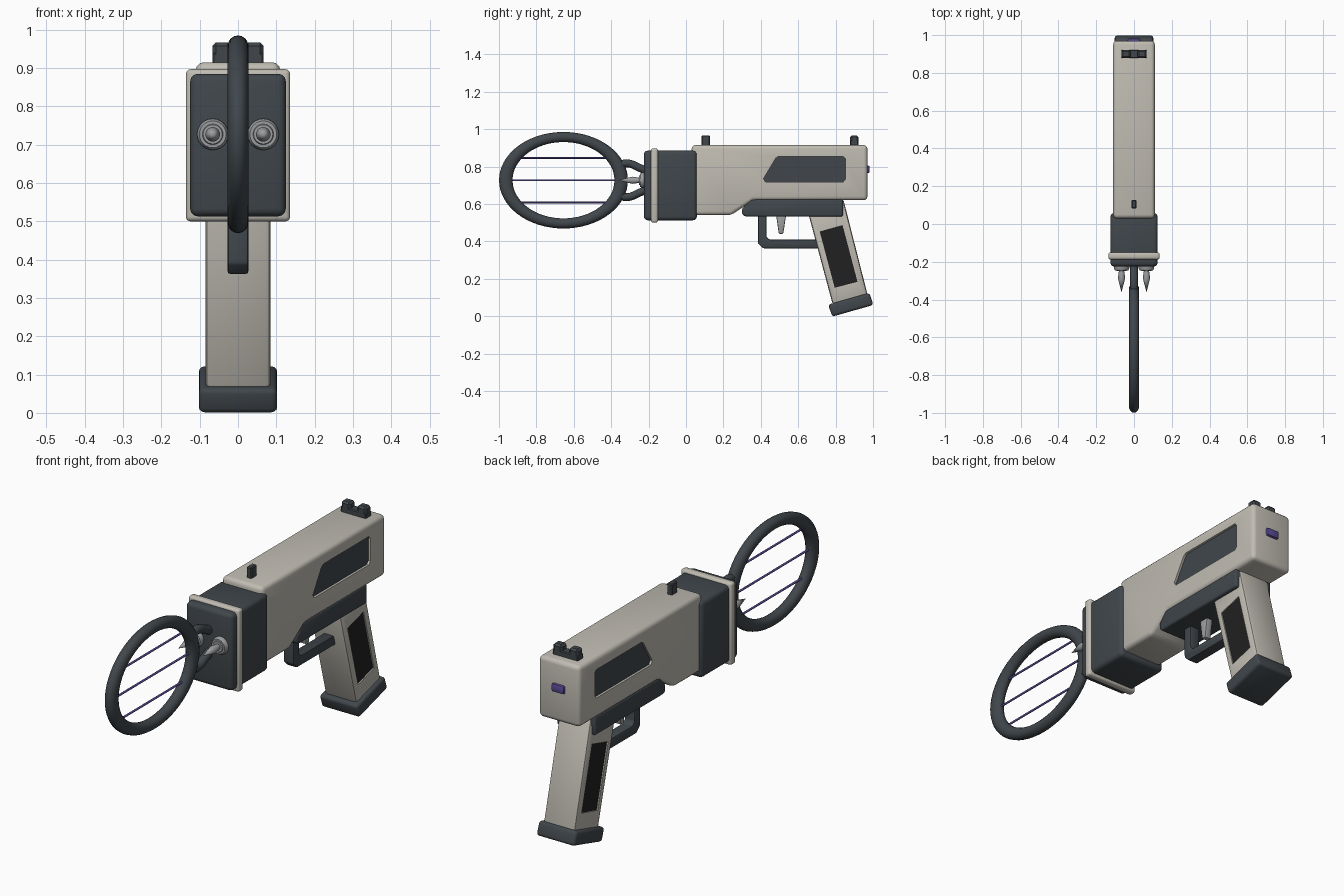
import bpy, bmesh, math
from mathutils import Vector

cube = bpy.data.objects.get("Cube")
if cube:
    bpy.data.objects.remove(cube, do_unlink=True)


def material(name, rgb):
    m = bpy.data.materials.new(name)
    m.use_nodes = True
    m.diffuse_color = (*rgb, 1)
    m.node_tree.nodes["Principled BSDF"].inputs["Base Color"].default_value = (*rgb, 1)
    return m


SHELL = material("warm light grey", (0.53, 0.505, 0.45))
DARK = material("slate grey", (0.052, 0.062, 0.071))
BLACK = material("grip black", (0.015, 0.015, 0.015))
METAL = material("metal grey", (0.33, 0.34, 0.35))
PURPLE = material("purple", (0.10, 0.07, 0.30))


def select(obj):
    bpy.ops.object.select_all(action="DESELECT")
    obj.select_set(True)
    bpy.context.view_layer.objects.active = obj


def finish(obj, bevel=0, segments=3):
    select(obj)
    if bevel:
        mod = obj.modifiers.new("Bevel", "BEVEL")
        mod.width, mod.segments = bevel, segments
        mod.limit_method = "ANGLE"
        bpy.ops.object.modifier_apply(modifier=mod.name)
    bpy.ops.object.shade_smooth_by_angle(angle=math.radians(35))
    return obj


def from_bmesh(name, bm, mat):
    bmesh.ops.recalc_face_normals(bm, faces=bm.faces)
    mesh = bpy.data.meshes.new(name)
    bm.to_mesh(mesh)
    bm.free()
    mesh.materials.append(mat)
    obj = bpy.data.objects.new(name, mesh)
    bpy.context.collection.objects.link(obj)
    return obj


def slab(name, profile, x0, x1, mat, bevel=0, segments=3):
    """Extrude a (y, z) side profile from x0 to x1."""
    bm = bmesh.new()
    face = bm.faces.new([bm.verts.new((x0, y, z)) for y, z in profile])
    new = bmesh.ops.extrude_face_region(bm, geom=[face])["geom"]
    bmesh.ops.translate(bm, vec=(x1 - x0, 0, 0),
                        verts=[v for v in new if isinstance(v, bmesh.types.BMVert)])
    return finish(from_bmesh(name, bm, mat), bevel, segments)


def box(name, x, y, z, mat, bevel=0, segments=3):
    profile = [(y[0], z[0]), (y[1], z[0]), (y[1], z[1]), (y[0], z[1])]
    return slab(name, profile, x[0], x[1], mat, bevel, segments)


def recess(target, name, profile, half, depth, mat):
    """Cut a pocket in both flanks and lay a coloured panel on its floor."""
    for side, sign in (("left", 1), ("right", -1)):
        cutter = slab("pocket_cutter", profile, sign * (half - depth), sign * (half + 0.05), target.data.materials[0])
        cutter.hide_render = True
        mod = target.modifiers.new("Pocket", "BOOLEAN")
        mod.operation, mod.object, mod.solver = "DIFFERENCE", cutter, "EXACT"
        select(target)
        bpy.ops.object.modifier_apply(modifier=mod.name)
        bpy.data.objects.remove(cutter, do_unlink=True)
        slab(f"{name}_{side}", profile, sign * (half - depth - 0.004), sign * (half - depth + 0.003), mat)
    finish(target)


def tube(name, points, radius, mat):
    """Round tube following a smooth path."""
    curve = bpy.data.curves.new(name, "CURVE")
    curve.dimensions = "3D"
    curve.bevel_depth, curve.bevel_resolution, curve.use_fill_caps = radius, 4, True
    spline = curve.splines.new("BEZIER")
    spline.bezier_points.add(len(points) - 1)
    for p, co in zip(spline.bezier_points, points):
        p.co = co
        p.handle_left_type = p.handle_right_type = "AUTO"
    curve.materials.append(mat)
    obj = bpy.data.objects.new(name, curve)
    bpy.context.collection.objects.link(obj)
    select(obj)
    bpy.ops.object.convert(target="MESH")
    return finish(bpy.context.object)


def lathe(name, profile, centre, mat):
    """Revolve (radius, y) points about the y direction."""
    bm = bmesh.new()
    verts = [bm.verts.new((r, y, 0)) for r, y in profile]
    edges = [bm.edges.new(pair) for pair in zip(verts, verts[1:])]
    bmesh.ops.spin(bm, geom=verts + edges, cent=(0, 0, 0), axis=(0, 1, 0),
                   angle=math.tau, steps=24)
    bmesh.ops.remove_doubles(bm, verts=bm.verts, dist=0.0001)
    bmesh.ops.translate(bm, vec=centre, verts=bm.verts)
    return finish(from_bmesh(name, bm, mat))


# Main body with recessed side windows
body = slab("body", [(0.03, 0.54), (0.24, 0.54), (0.36, 0.62), (0.97, 0.62),
                     (0.97, 0.915), (0.03, 0.915)], -0.11, 0.11, SHELL, 0.02)
recess(body, "side_window", [(0.414, 0.735), (0.425, 0.718), (0.84, 0.718), (0.853, 0.732),
                             (0.853, 0.842), (0.84, 0.855), (0.495, 0.855), (0.48, 0.845)],
       0.11, 0.014, DARK)

# Front housing and its raised band
box("front_housing", (-0.125, 0.125), (-0.225, 0.058), (0.513, 0.885), DARK, 0.02)
box("housing_band", (-0.136, 0.136), (-0.188, -0.15), (0.5, 0.897), SHELL, 0.012)

# Loop with three strings
MID = 0.727
bpy.ops.mesh.primitive_torus_add(major_radius=0.231, minor_radius=0.027, major_segments=64,
                                 minor_segments=16, location=(0, -0.655, MID),
                                 rotation=(0, math.pi / 2, 0))
loop = bpy.context.object
loop.name = "loop"
loop.scale = (1, 1.335, 1)
loop.data.materials.append(DARK)
finish(loop)
for i, dz in enumerate((-0.119, 0, 0.119)):
    reach = 0.309 * math.sqrt(1 - (dz / 0.231) ** 2)
    tube(f"string_{i + 1}", [(0, -0.655 - reach, MID + dz), (0, -0.655 + reach, MID + dz)],
         0.005, PURPLE)

# Struts joining the loop to the housing
for label, s in (("upper", 1), ("lower", -1)):
    tube(f"{label}_strut", [(0, -0.37, MID + s * 0.08), (0, -0.31, MID + s * 0.09),
                            (0, -0.25, MID + s * 0.067), (0, -0.2, MID + s * 0.045)], 0.021, DARK)

# Pointed electrodes on stepped collars
for side, s in (("left", 1), ("right", -1)):
    lathe(f"electrode_{side}", [(0, -0.21), (0.041, -0.21), (0.041, -0.235), (0.035, -0.246),
                                (0.027, -0.246), (0.025, -0.25), (0.014, -0.25), (0.019, -0.285),
                                (0.016, -0.30), (0, -0.362)], (s * 0.066, 0, MID), METAL)

# Underside frame, trigger guard and trigger
slab("underframe", [(0.30, 0.545), (0.315, 0.533), (0.84, 0.533), (0.84, 0.625), (0.345, 0.625),
                    (0.30, 0.575)], -0.104, 0.104, DARK, 0.01)
slab("trigger_guard", [(0.385, 0.54), (0.385, 0.39), (0.412, 0.363), (0.71, 0.363), (0.72, 0.41),
                       (0.445, 0.41), (0.43, 0.425), (0.43, 0.54)], -0.027, 0.027, DARK, 0.006, 2)
slab("trigger", [(0.482, 0.54), (0.496, 0.44), (0.52, 0.44), (0.535, 0.54)],
     -0.017, 0.017, METAL, 0.006, 2)

# Slanted grip with recessed pads and a foot
grip = slab("grip", [(0.655, 0.545), (0.785, 0.06), (0.972, 0.11), (0.84, 0.63)],
            -0.085, 0.085, SHELL, 0.014, 2)
recess(grip, "grip_pad", [(0.715, 0.453), (0.795, 0.152), (0.917, 0.184), (0.837, 0.487)],
       0.085, 0.009, BLACK)
slab("grip_foot", [(0.76, 0.062), (0.782, -0.002), (1.002, 0.06), (0.98, 0.125)],
     -0.102, 0.102, DARK, 0.014)

# Sights
slab("front_sight", [(0.083, 0.905), (0.127, 0.905), (0.127, 0.967), (0.083, 0.967)],
     -0.013, 0.013, DARK, 0.004, 1)
box("rear_sight_base", (-0.067, 0.067), (0.878, 0.922), (0.905, 0.94), DARK, 0.004, 1)
for side, s in (("left", 1), ("right", -1)):
    x = sorted((s * 0.018, s * 0.067))
    box(f"rear_sight_{side}", x, (0.878, 0.922), (0.91, 0.967), DARK, 0.009, 1)

# Rear indicator
box("rear_indicator", (-0.034, 0.034), (0.96, 0.982), (0.765, 0.805), PURPLE, 0.008, 2)
